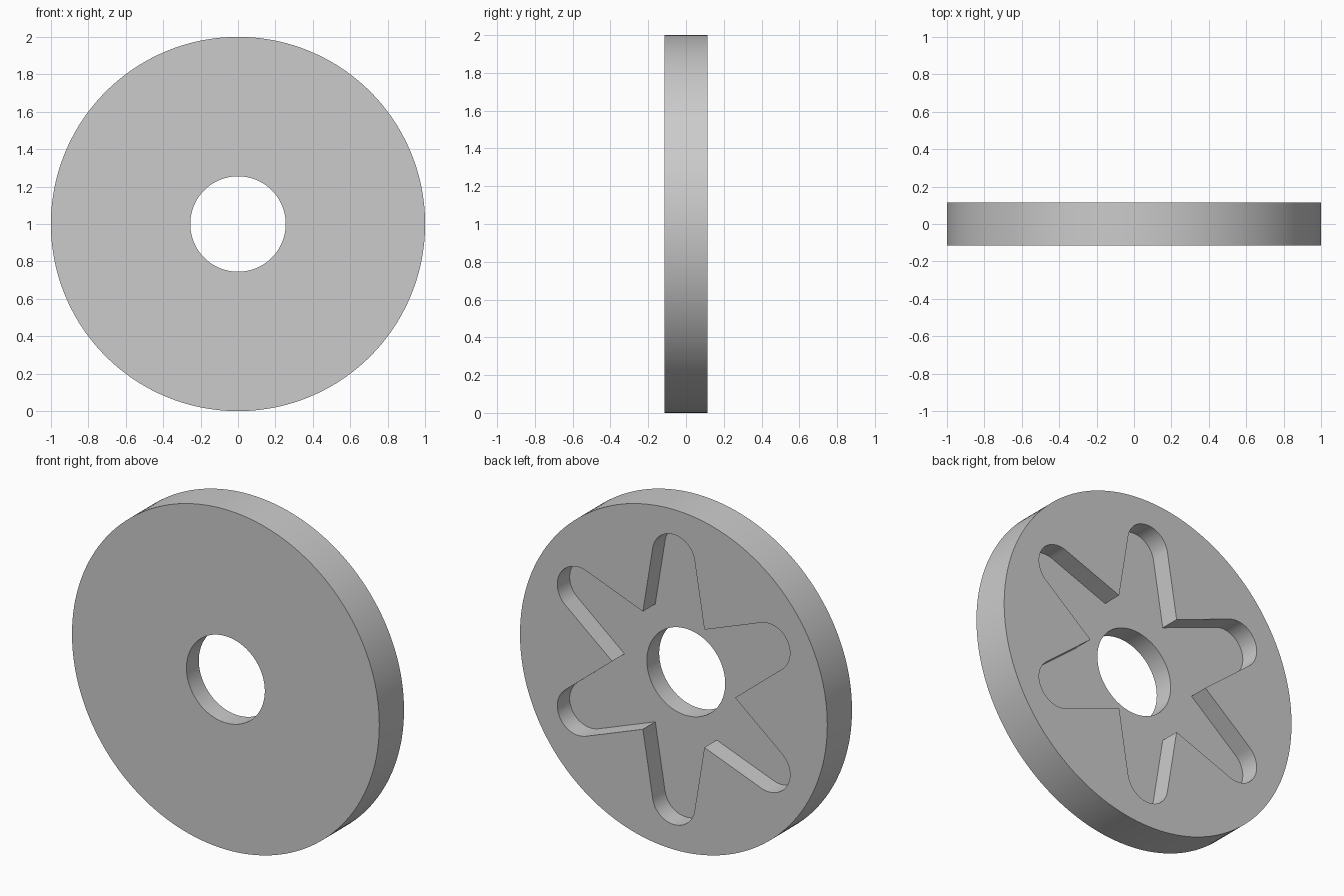
import bpy, bmesh
from math import pi, sin, cos, asin, atan2, hypot, radians
from mathutils import Vector

RADIUS, HALF, HOLE = 1.0, 0.115, 0.255
VALLEY, ARM, TIP = 0.4, 0.715, 0.138     # star: inner corners, arm length, tip radius

cube = bpy.data.objects.get("Cube")
if cube:
    bpy.data.objects.remove(cube)

grey = bpy.data.materials.new("plain_grey")
grey.use_nodes = True
grey.diffuse_color = (0.6, 0.6, 0.6, 1)
grey.node_tree.nodes["Principled BSDF"].inputs["Base Color"].default_value = grey.diffuse_color


def prism(name, outline, y0, y1):
    """Extrude an (x, z) outline along y, centred at height RADIUS."""
    bm = bmesh.new()
    face = bm.faces.new([bm.verts.new((x, y0, z + RADIUS)) for x, z in outline])
    new = bmesh.ops.extrude_face_region(bm, geom=[face])["geom"]
    bmesh.ops.translate(bm, vec=Vector((0, y1 - y0, 0)),
                        verts=[g for g in new if isinstance(g, bmesh.types.BMVert)])
    bmesh.ops.recalc_face_normals(bm, faces=bm.faces)
    mesh = bpy.data.meshes.new(name)
    bm.to_mesh(mesh)
    bm.free()
    mesh.materials.append(grey)
    obj = bpy.data.objects.new(name, mesh)
    bpy.context.collection.objects.link(obj)
    return obj


def circle(radius, count):
    return [(radius * cos(2 * pi * i / count), radius * sin(2 * pi * i / count))
            for i in range(count)]


def star(steps=24):
    """Six tapered arms with round tips, sides tangent to the tip circles."""
    vx, vz = VALLEY * sin(pi / 6), VALLEY * cos(pi / 6)
    lean = atan2(vx, ARM - vz) - asin(TIP / hypot(vx, ARM - vz))
    arm = [(vx, vz)]
    for i in range(steps + 1):
        a = lean + (pi - 2 * lean) * i / steps
        arm.append((TIP * cos(a), ARM + TIP * sin(a)))
    return [(x * cos(t) - z * sin(t), x * sin(t) + z * cos(t))
            for t in (k * pi / 3 for k in range(6)) for x, z in arm]


# Disc with a centre hole and a star pocket sunk into the back
disc = prism("disc", circle(RADIUS, 160), -HALF, HALF)
cutters = [prism("hole_cutter", circle(HOLE, 96), -1, 1),
           prism("star_cutter", star(), 0, 1)]
bpy.context.view_layer.objects.active = disc
disc.select_set(True)
for cutter in cutters:
    cutter.hide_render = True
    mod = disc.modifiers.new(cutter.name, "BOOLEAN")
    mod.operation, mod.solver, mod.object = "DIFFERENCE", "EXACT", cutter
    bpy.ops.object.modifier_apply(modifier=mod.name)
    bpy.data.objects.remove(cutter)

bpy.ops.object.shade_smooth_by_angle(angle=radians(25))
